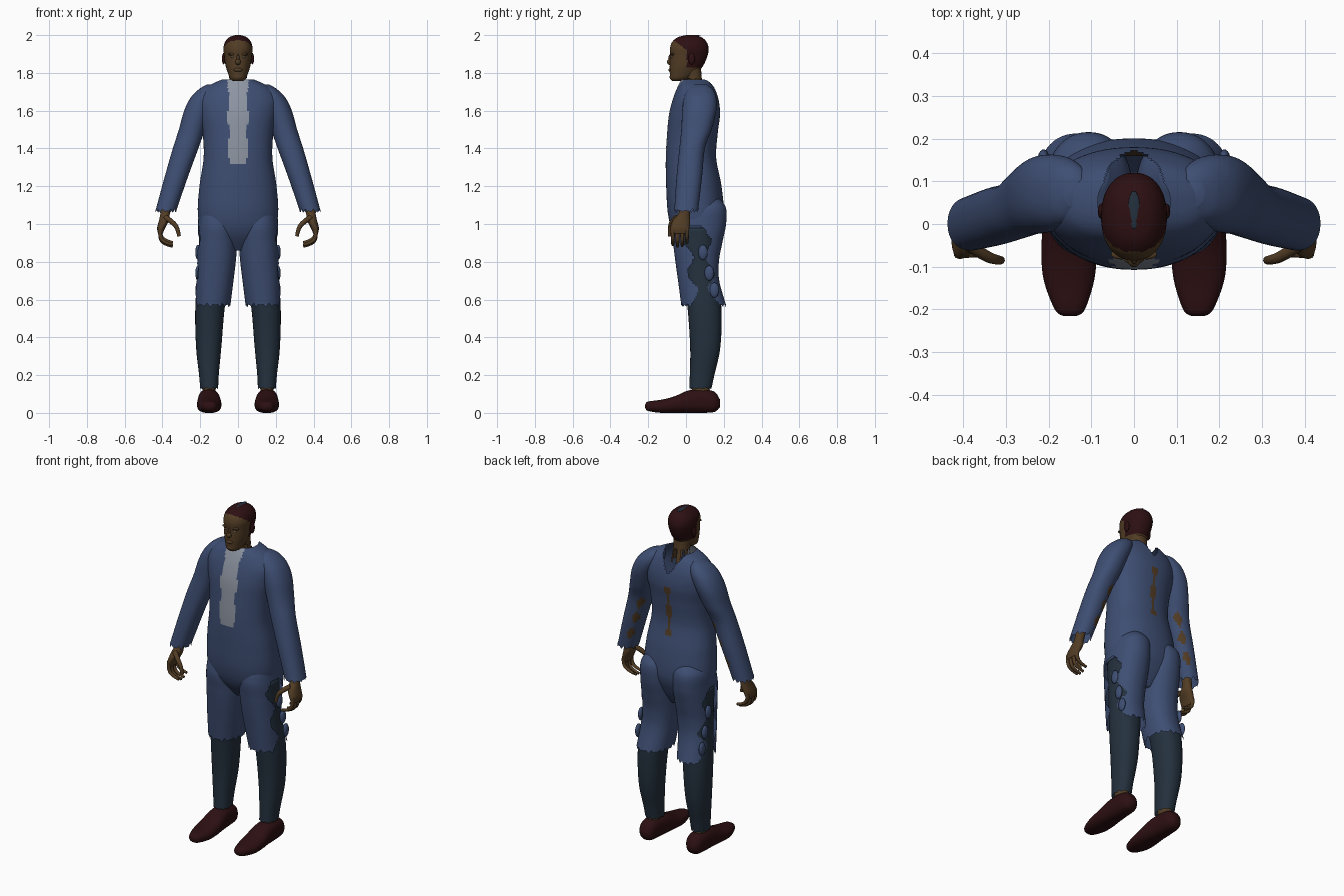
import bpy, bmesh, math
from math import sin, cos, pi
from mathutils import Vector

if "Cube" in bpy.data.objects:
    bpy.data.objects.remove(bpy.data.objects["Cube"])


def material(name, rgb):
    m = bpy.data.materials.new(name)
    m.use_nodes = True
    m.diffuse_color = (*rgb, 1)
    m.node_tree.nodes["Principled BSDF"].inputs["Base Color"].default_value = (*rgb, 1)
    return m


BLUE = material("coat_blue", (.048, .076, .17))
GREY = material("shirt_grey", (.27, .3, .36))
TEAL = material("trouser_teal", (.017, .03, .047))
MAROON = material("dark_maroon", (.026, .005, .006))
SKIN = material("brown_skin", (.085, .046, .018))
EYE = material("eye_pale", (.3, .25, .18))


def spline(a, b, c, d, t):
    return b + .5 * t * (c - a + t * (2 * a - 5 * b + 4 * c - d + t * (3 * (b - c) + d - a)))


def finish(bm, name, mats, side):
    """Mirror if needed, fix normals, shade smooth and link."""
    for v in bm.verts:
        v.co.x *= side
    bmesh.ops.recalc_face_normals(bm, faces=bm.faces)
    for f in bm.faces:
        f.smooth = True
    mesh = bpy.data.meshes.new(name)
    bm.to_mesh(mesh)
    bm.free()
    for m in mats:
        mesh.materials.append(m)
    ob = bpy.data.objects.new(name, mesh)
    bpy.context.collection.objects.link(ob)
    return ob


def loft(name, rows, mats, side=1, n=48, sub=6, power=2.2, along_y=False,
         caps=(True, True), paint=None, ragged=0):
    """Skin through rows of (position, low, high, low, high) extents.
    paint(centre) gives a material slot for each face, or None for a hole."""
    bm = bmesh.new()
    fine = []
    last = len(rows) - 1
    for i in range(last):
        four = [rows[max(i - 1, 0)], rows[i], rows[i + 1], rows[min(i + 2, last)]]
        fine += [[spline(*vals, k / sub) for vals in zip(*four)] for k in range(sub)]
    fine.append(rows[-1])
    rings = []
    for j, (t, a, b, c, d) in enumerate(fine):
        ring = []
        for k in range(n):
            ang = 2 * pi * k / n
            u, v = [math.copysign(abs(w) ** (2 / power), w) for w in (cos(ang), sin(ang))]
            p, q = (a + b + (b - a) * u) / 2, (c + d + (d - c) * v) / 2
            jag = ragged * (sin(k * 5) + sin(k * 2)) if j == len(fine) - 1 else 0
            ring.append(bm.verts.new((p, t, max(q, 0)) if along_y else (p, q, t + jag)))
        rings.append(ring)
    for lo, hi in zip(rings, rings[1:]):
        for k in range(n):
            bm.faces.new((lo[k], lo[k - 1], hi[k - 1], hi[k]))
    for use, ring in zip(caps, (rings[0], rings[-1])):
        if use:
            bm.faces.new(ring)
    if paint:
        holes = []
        for f in bm.faces:
            slot = paint(f.calc_center_median())
            if slot is None:
                holes.append(f)
            else:
                f.material_index = slot
        bmesh.ops.delete(bm, geom=holes, context='FACES')
    return finish(bm, name, mats, side)


def blob(name, place, size, mat, side=1):
    bm = bmesh.new()
    bmesh.ops.create_uvsphere(bm, u_segments=20, v_segments=12, radius=1)
    for v in bm.verts:
        v.co = Vector(place) + v.co * Vector(size)
    return finish(bm, name, [mat], side)


def tube(name, points, radius, mat, side):
    cu = bpy.data.curves.new(name, 'CURVE')
    cu.dimensions = '3D'
    cu.bevel_depth, cu.bevel_resolution, cu.use_fill_caps = radius, 3, True
    s = cu.splines.new('NURBS')
    s.points.add(len(points) - 1)
    for i, (p, (x, y, z)) in enumerate(zip(s.points, points)):
        p.co = (x * side, y, z, 1)
        p.radius = 1 - .12 * i
    s.use_endpoint_u, s.order_u = True, 3
    cu.materials.append(mat)
    bpy.context.collection.objects.link(bpy.data.objects.new(name, cu))


# Torso: grey shirt front, open back of collar, torn seam on the spine
def torso_paint(c):
    x, y, z = c
    if y > .08 and z > 1.66 and abs(x) < (z - 1.65) * .6:
        return None
    if y < .03 and z > 1.31 and abs(x) < .05 + .006 * sin(z * 37):
        return 1
    if y > .1 and 1.28 < z < 1.58 and abs(x) < .013 + .01 * sin(z * 45):
        return 2
    return 0


def even(z, x, y0, y1):
    return (z, -x, x, y0, y1)


loft("coat_torso", [
    even(.86, .05, 0, .12), even(.95, .18, -.065, .17), even(1.05, .212, -.095, .2),
    even(1.2, .204, -.105, .188), even(1.35, .182, -.107, .16), even(1.48, .187, -.1, .168),
    even(1.58, .205, -.09, .18), even(1.66, .21, -.07, .172), even(1.725, .165, -.045, .15),
    even(1.765, .085, -.025, .125)], [BLUE, GREY, SKIN], n=110, sub=9,
    caps=(True, False), paint=torso_paint)


# Head with hair cap
def head_paint(c):
    return 1 if c.z > 1.83 and c.y > .005 - max(0, c.z - 1.92) * 1.35 else 0


loft("head", [
    even(1.757, .025, -.072, -.02), even(1.77, .042, -.083, .02), even(1.8, .054, -.086, .06),
    even(1.84, .066, -.086, .092), even(1.89, .073, -.084, .114), even(1.93, .077, -.085, .12),
    even(1.965, .068, -.072, .108), even(1.99, .044, -.04, .08), even(2, .012, .005, .04)],
    [SKIN, MAROON], n=64, sub=7, paint=head_paint)
blob("crown_patch", (0, .033, 1.997), (.014, .045, .004), TEAL)
blob("nose", (0, -.084, 1.858), (.015, .017, .016), SKIN)
blob("nose_bridge", (0, -.081, 1.875), (.008, .013, .025), SKIN)
blob("lips", (0, -.083, 1.816), (.024, .01, .01), SKIN)
blob("chin", (0, -.071, 1.779), (.026, .016, .018), SKIN)

# Torn neck strips
loft("neck", [even(1.69, .05, .01, .1), even(1.76, .046, 0, .085), even(1.82, .05, -.02, .08)],
     [SKIN], n=40, caps=(False, False),
     paint=lambda c: None if c.z < 1.775 and sin(math.atan2(c.x, c.y - .04) * 7) > .1 else 0)


# Torn openings in the clothes
def sleeve_paint(c):
    x, y, z = c
    mid = .3 + (1.3 - z) * .36
    return 1 if 1.14 < z < 1.42 and y > .02 and abs(x - mid + .025) < .01 + .01 * sin(z * 60) else 0


def breeches_paint(c):
    x, y, z = c
    gap = .05 + .022 * sin(z * 36)
    if x > .15 and z < .99 and abs(y - .06 - (.9 - z) * .13) < gap:
        return None
    return 0


for s, label in ((1, "left"), (-1, "right")):
    # Face details
    blob(label + "_ear", (.076, .03, 1.875), (.009, .018, .03), MAROON, s)
    blob(label + "_brow", (.03, -.071, 1.899), (.024, .012, .007), SKIN, s)
    blob(label + "_eye", (.029, -.0735, 1.884), (.011, .008, .005), EYE, s)

    # Sleeve
    loft(label + "_sleeve", [
        (1.738, .11, .165, .04, .11), (1.715, .1, .205, .01, .14), (1.67, .11, .25, -.01, .16),
        (1.6, .14, .285, -.02, .16), (1.5, .175, .313, -.025, .135), (1.4, .21, .345, -.035, .1),
        (1.25, .265, .388, -.05, .085), (1.07, .327, .437, -.062, .064)],
        [BLUE, SKIN], s, sub=9, caps=(True, False), paint=sleeve_paint, ragged=.006)

    # Hand
    loft(label + "_hand", [
        (1.13, .345, .4, -.03, .025), (1.06, .36, .41, -.038, .02), (1.02, .365, .418, -.07, .022),
        (.98, .385, .428, -.082, .018), (.95, .398, .424, -.075, .01)], [SKIN], s, n=24)
    for i, finger in enumerate(("index", "middle", "ring", "little")):
        y = -.07 + i * .025
        drop = (0, -.008, -.005, .012)[i]
        tube(f"{label}_{finger}_finger", [
            (.41, y, .98), (.416, y, .935 + drop), (.39, y, .9 + drop), (.345, y, .89 + drop)],
            .012, SKIN, s)
    tube(label + "_thumb", [(.385, -.05, 1.035), (.345, -.078, 1.01), (.318, -.085, .975),
                            (.312, -.085, .935)], .015, SKIN, s)

    # Breeches, open down the outer side, with torn pocket flaps
    loft(label + "_breeches", [
        (1.15, .06, .14, .08, .16), (1.09, .012, .2, -.04, .21), (1, .002, .212, -.076, .212),
        (.9, .004, .216, -.068, .192), (.8, .012, .217, -.056, .174), (.7, .024, .222, -.042, .176),
        (.57, .04, .228, -.025, .212)], [BLUE], s, n=72, sub=9, caps=(True, False),
        paint=breeches_paint, ragged=.006)
    for z in (.85, .74, .65):
        blob(label + "_torn_flap", (.212, .09 + (.85 - z) * .3, z), (.014, .025, .04), BLUE, s)

    # Trouser leg
    loft(label + "_trouser_leg", [
        (.98, .03, .206, -.04, .16), (.8, .035, .21, -.02, .16), (.56, .07, .226, .008, .187),
        (.35, .088, .222, .022, .182), (.2, .102, .206, .02, .15), (.13, .105, .2, .018, .135)],
        [TEAL], s, caps=(True, False), ragged=.003)
    loft(label + "_ankle", [(.18, .12, .185, .035, .12), (.08, .12, .19, .03, .13)], [SKIN], s, n=24)

    # Shoe
    loft(label + "_shoe", [
        (-.216, .135, .165, .025, .045), (-.2, .115, .186, .01, .06), (-.13, .093, .212, 0, .07),
        (-.06, .088, .217, 0, .088), (.01, .093, .213, 0, .118), (.08, .1, .21, 0, .126),
        (.15, .108, .202, .005, .112), (.18, .135, .178, .03, .07)],
        [MAROON], s, along_y=True, power=2.4)
